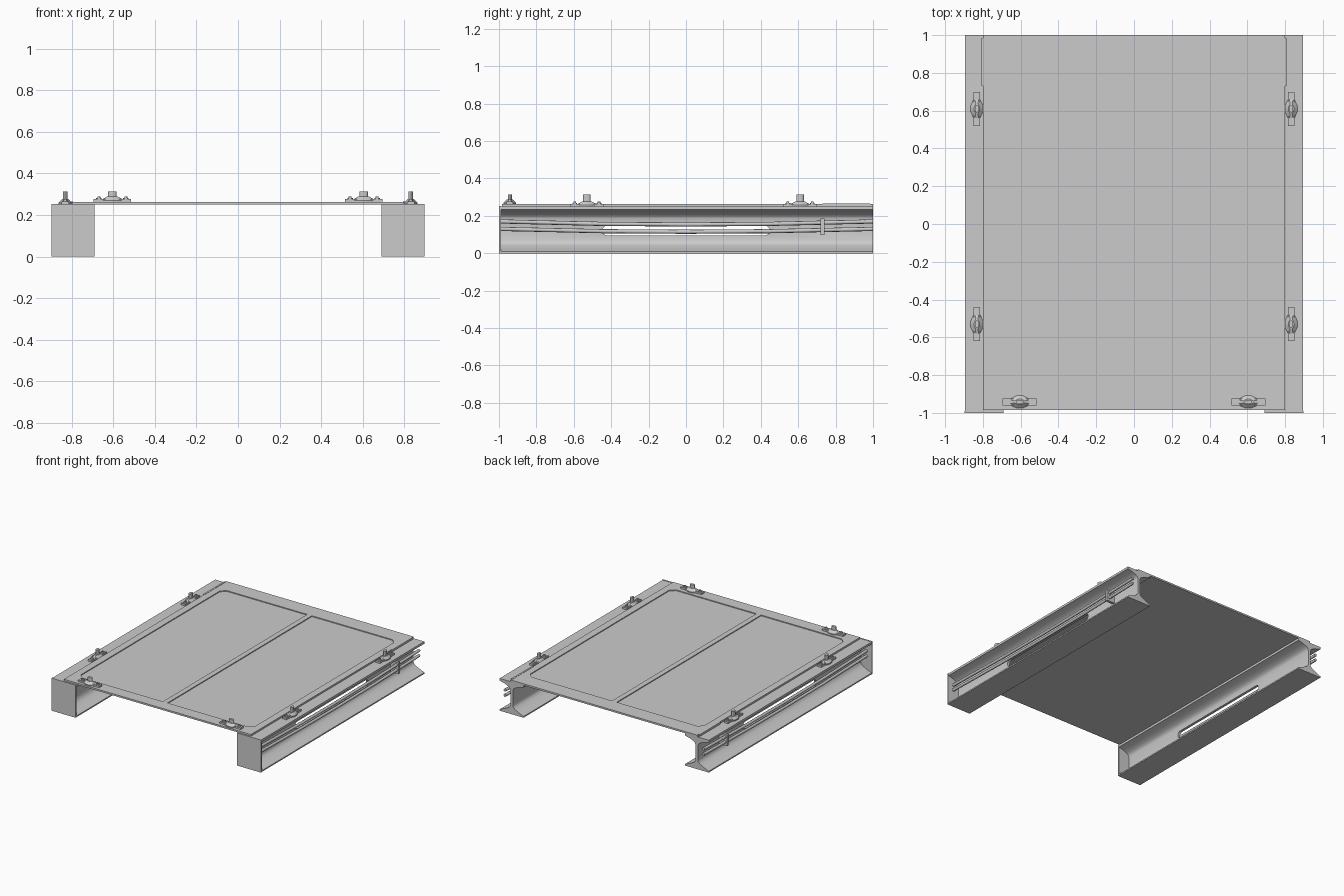
import bpy, bmesh, math
from mathutils import Matrix

cube = bpy.data.objects.get("Cube")
if cube:
    bpy.data.objects.remove(cube)

grey = bpy.data.materials.new("plain grey")
grey.use_nodes = True
grey.diffuse_color = (0.6, 0.6, 0.6, 1)
grey.node_tree.nodes["Principled BSDF"].inputs["Base Color"].default_value = (0.6, 0.6, 0.6, 1)


def finish(name, bm, smooth=False):
    bmesh.ops.recalc_face_normals(bm, faces=bm.faces)
    mesh = bpy.data.meshes.new(name)
    bm.to_mesh(mesh)
    bm.free()
    mesh.materials.append(grey)
    ob = bpy.data.objects.new(name, mesh)
    bpy.context.collection.objects.link(ob)
    if smooth:
        bpy.ops.object.select_all(action='DESELECT')
        ob.select_set(True)
        bpy.context.view_layer.objects.active = ob
        bpy.ops.object.shade_smooth_by_angle(angle=math.radians(35))
    return ob


def add_prism(bm, outline, z0, z1, top=1.0):
    """Extrude an xy outline from z0 to z1, scaling the top ring."""
    low = [bm.verts.new((x, y, z0)) for x, y in outline]
    high = [bm.verts.new((x * top, y * top, z1)) for x, y in outline]
    bm.faces.new(low[::-1])
    bm.faces.new(high)
    n = len(low)
    for i in range(n):
        j = (i + 1) % n
        bm.faces.new((low[i], low[j], high[j], high[i]))


def rect(x0, x1, y0, y1):
    return [(x0, y0), (x1, y0), (x1, y1), (x0, y1)]


def oval(cx, rx, ry, n=16):
    return [(cx + rx * math.cos(2 * math.pi * i / n), ry * math.sin(2 * math.pi * i / n))
            for i in range(n)]


def box(name, x, y, z):
    bm = bmesh.new()
    add_prism(bm, rect(*x, *y), *z)
    return finish(name, bm)


def cut(ob, cutter):
    cutter.hide_render = True
    cutter.hide_set(True)
    mod = ob.modifiers.new("cut", 'BOOLEAN')
    mod.operation = 'DIFFERENCE'
    mod.solver = 'EXACT'
    mod.object = cutter


# Deck sheet with two shallow recessed panels
deck = box("deck", (-0.8, 0.8), (-0.985, 1), (0.25, 0.263))
for side, label in ((-1, "right"), (1, "left")):
    c = 0.035
    outline = [(0.02, -0.89), (0.745 - c, -0.89), (0.745, -0.89 + c),
               (0.745, 0.875 - c), (0.745 - c, 0.875), (0.02, 0.875)]
    bm = bmesh.new()
    add_prism(bm, [(side * x, y) for x, y in outline], 0.256, 0.28)
    cut(deck, finish(label + "_panel_cutter", bm))

# Half of the beam section: offset from the web centre, height
MID = 0.7925
half = [(0.1025, 0), (0.1025, 0.01), (0.06, 0.028), (0.03, 0.043), (0.016, 0.055), (0.01, 0.067),
        (0.01, 0.185), (0.016, 0.198), (0.03, 0.21), (0.06, 0.222), (0.1025, 0.233), (0.1025, 0.25)]
section = half + [(-x, z) for x, z in reversed(half)]


def beam(side, label):
    bm = bmesh.new()
    add_prism(bm, [(side * (MID + x), z) for x, z in section], -1, 0.992)
    bm.transform(Matrix.Rotation(math.pi / 2, 4, 'X'))
    ob = finish(label + "_beam", bm, smooth=True)
    # Long rounded slot through the web
    bm = bmesh.new()
    r, reach = 0.027, 0.42
    slot = [(reach + r * math.sin(a), r * math.cos(a))
            for a in [math.pi * i / 8 for i in range(9)]]
    slot += [(-y, -z) for y, z in slot]
    add_prism(bm, slot, -0.04, 0.04)
    bm.transform(Matrix.Translation((side * MID, 0, 0.122)) @
                 Matrix(((0, 0, 1, 0), (1, 0, 0, 0), (0, 1, 0, 0), (0, 0, 0, 1))))
    cut(ob, finish(label + "_slot_cutter", bm))


def sagging_rod(name, side, z_end, z_mid):
    """Round rod with a gentle sag along the outside of a beam."""
    curve = bpy.data.curves.new(name, 'CURVE')
    curve.dimensions = '3D'
    curve.bevel_depth = 0.011
    curve.bevel_resolution = 2
    curve.use_fill_caps = True
    path = [(-0.99, z_end), (-0.45, z_mid + 0.003), (0, z_mid), (0.45, z_mid + 0.003), (1, z_end)]
    spline = curve.splines.new('POLY')
    spline.points.add(len(path) - 1)
    for p, (y, z) in zip(spline.points, path):
        p.co = (side * 0.85, y, z, 1)
    curve.materials.append(grey)
    bpy.context.collection.objects.link(bpy.data.objects.new(name, curve))


def latch(name, x, y, z, height, turn):
    """Bolted base, tapered diamond body and upright lug."""
    bm = bmesh.new()
    add_prism(bm, rect(-0.09, 0.09, -0.018, 0.018), 0, 0.014)
    diamond = [(-0.06, -0.012), (-0.016, -0.033), (0.016, -0.033),
               (0.06, -0.012), (0.06, 0.012), (0.016, 0.033), (-0.016, 0.033), (-0.06, 0.012)]
    add_prism(bm, diamond, 0, 0.008)
    add_prism(bm, diamond, 0.008, 0.026, 0.45)
    for end in (-0.065, 0.065):
        add_prism(bm, oval(end, 0.013, 0.013), 0.01, 0.02)
        add_prism(bm, oval(end, 0.007, 0.007), 0.02, 0.027)
    add_prism(bm, oval(0, 0.02, 0.011), 0.01, height)
    bm.transform(Matrix.Translation((x, y, z)) @ Matrix.Rotation(turn, 4, 'Z'))
    finish(name, bm, smooth=True)


for side, label in ((-1, "right"), (1, "left")):
    def span(a, b):
        return tuple(sorted((side * a, side * b)))

    beam(side, label)
    box(label + "_end_plate", span(0.69, 0.897), (-1, -0.99), (0, 0.252))
    sagging_rod(label + "_upper_rod", side, 0.17, 0.154)
    sagging_rod(label + "_lower_rod", side, 0.13, 0.115)
    # Clip that ties both rods to the web
    box(label + "_rod_clip", span(0.8, 0.87), (0.72, 0.74), (0.098, 0.185))
    # Raised edge strip at the back corner
    box(label + "_edge_strip", span(0.795, 0.808), (0.73, 0.985), (0.25, 0.265))
    # Latches along the side and at the front
    latch(label + "_back_latch", side * 0.832, 0.61, 0.25, 0.063, math.pi / 2)
    latch(label + "_middle_latch", side * 0.832, -0.53, 0.25, 0.063, math.pi / 2)
    latch(label + "_front_latch", side * 0.605, -0.942, 0.262, 0.052, 0)
